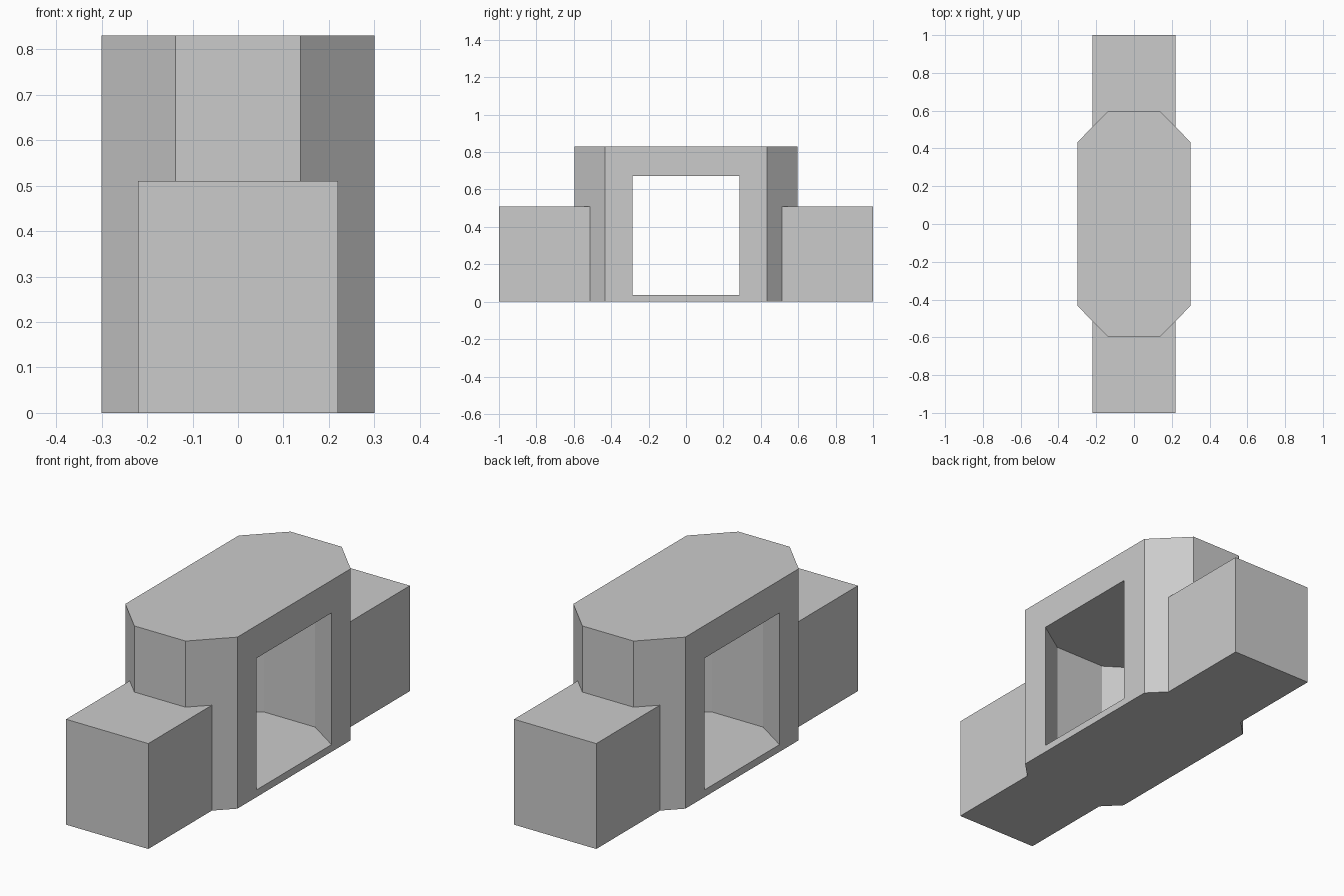
import bpy, bmesh

default = bpy.data.objects.get("Cube")
if default:
    bpy.data.objects.remove(default, do_unlink=True)

# One plain material
grey = bpy.data.materials.new("plain grey")
grey.use_nodes = True
colour = (0.6, 0.6, 0.6, 1)
grey.diffuse_color = colour
grey.node_tree.nodes["Principled BSDF"].inputs["Base Color"].default_value = colour


def prism(name, outline, bottom, top):
    """Extrude a flat outline upward into a solid."""
    bm = bmesh.new()
    base = bm.faces.new([bm.verts.new((x, y, bottom)) for x, y in outline])
    raised = bmesh.ops.extrude_face_region(bm, geom=[base])["geom"]
    verts = [v for v in raised if isinstance(v, bmesh.types.BMVert)]
    bmesh.ops.translate(bm, verts=verts, vec=(0, 0, top - bottom))
    bmesh.ops.recalc_face_normals(bm, faces=bm.faces)
    mesh = bpy.data.meshes.new(name)
    bm.to_mesh(mesh)
    bm.free()
    mesh.materials.append(grey)
    obj = bpy.data.objects.new(name, mesh)
    bpy.context.collection.objects.link(obj)
    return obj


def octagon(side_x, side_y, end_x, end_y):
    quarter = [(side_x, side_y), (end_x, end_y)]
    half = quarter + [(-x, y) for x, y in reversed(quarter)]
    return half + [(-x, -y) for x, y in half]


# Main body: chamfered block with an open room cut through its sides
body = prism("main_body", octagon(0.3, 0.433, 0.137, 0.597), 0, 0.83)

# The room's slanted walls run past the sides so the openings are clean
slope = (0.394 - 0.286) / (0.3 - 0.137)
room = prism("room_cutter", octagon(0.4, 0.286 - 0.1 * slope, 0.137, 0.394), 0.035, 0.672)
room.hide_render = True
cut = body.modifiers.new("room", "BOOLEAN")
cut.operation = "DIFFERENCE"
cut.solver = "EXACT"
cut.object = room
bpy.context.view_layer.objects.active = body
bpy.ops.object.modifier_apply(modifier=cut.name)
bpy.data.objects.remove(room, do_unlink=True)

# Low end blocks, shaped to butt against the chamfered ends
for name, s in (("front_block", -1), ("back_block", 1)):
    outline = [(0.22, 1), (0.22, 0.513), (0.137, 0.597),
               (-0.137, 0.597), (-0.22, 0.513), (-0.22, 1)]
    prism(name, [(x, s * y) for x, y in outline], 0, 0.51)
